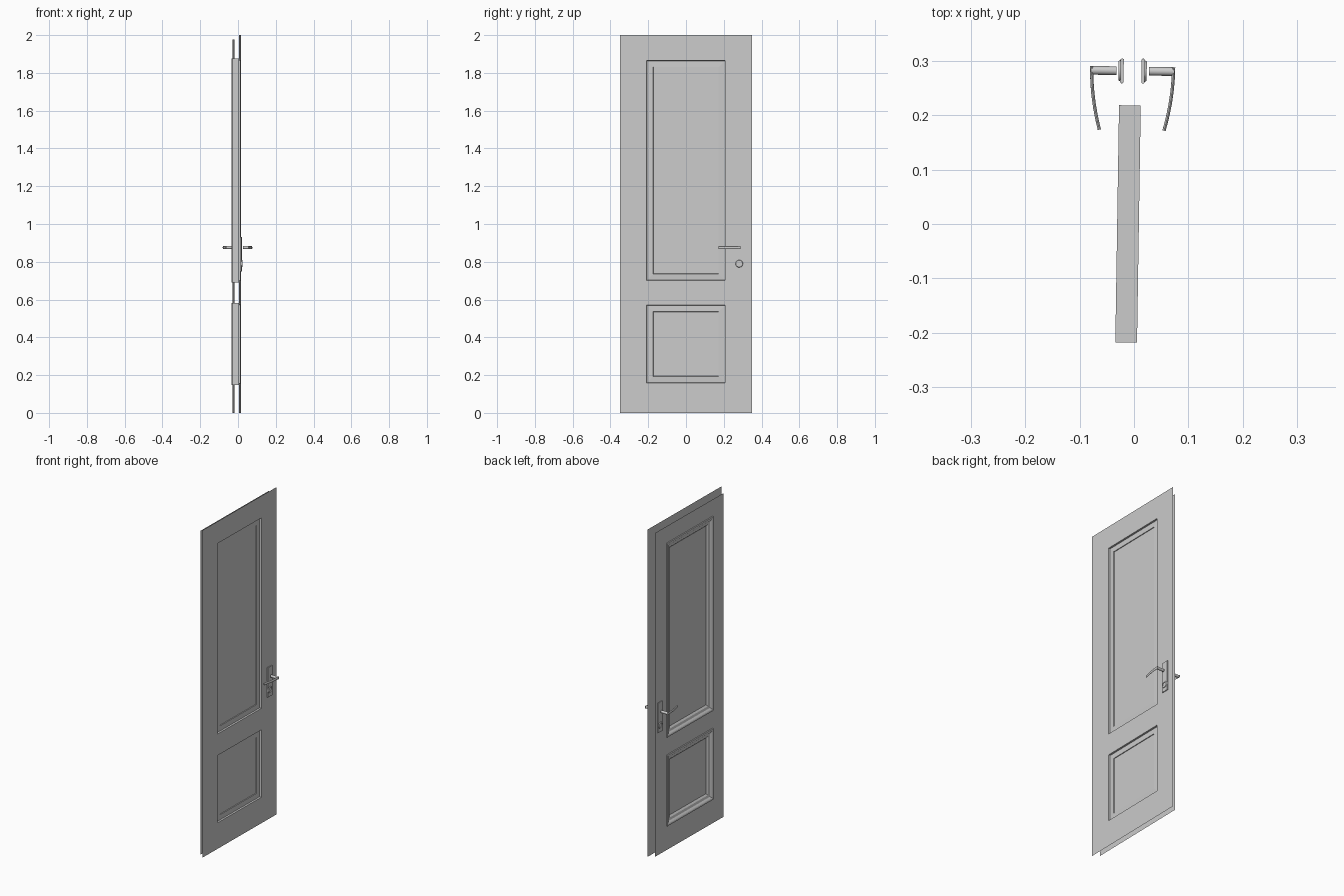
import bpy, bmesh, math
from mathutils import Matrix, Vector

if "Cube" in bpy.data.objects:
    bpy.data.objects.remove(bpy.data.objects["Cube"])

# The whole door is turned very slightly about z; local x = 0 is mid thickness
PLACE = Matrix.Translation((-0.007, 0, 0)) @ Matrix.Rotation(-0.0157, 4, 'Z')
PANELS = [(0.148, 0.581), (0.691, 1.876)]   # z range of each moulding
HALF = 0.2185                               # moulding half width
LIP = 0.0105                                # sheet overlap on the moulding
FACE = 0.0165                               # sheet distance from mid thickness


def finish(bm, name, smooth=False):
    bmesh.ops.recalc_face_normals(bm, faces=bm.faces)
    bm.transform(PLACE)
    me = bpy.data.meshes.new(name)
    bm.to_mesh(me)
    bm.free()
    ob = bpy.data.objects.new(name, me)
    bpy.context.collection.objects.link(ob)
    if smooth:
        bpy.ops.object.select_all(action='DESELECT')
        ob.select_set(True)
        bpy.context.view_layer.objects.active = ob
        bpy.ops.object.shade_smooth_by_angle(angle=math.radians(35))
    return ob


def sheet(name, x, half, top):
    """Thin skin with two rectangular openings."""
    bm = bmesh.new()
    ys = [-half, -HALF + LIP, HALF - LIP, half]
    zs = [0] + [v for a, b in PANELS for v in (a + LIP, b - LIP)] + [top]
    grid = [[bm.verts.new((x, y, z)) for z in zs] for y in ys]
    for i in range(3):
        for j in range(5):
            if not (i == 1 and j in (1, 3)):
                bm.faces.new((grid[i][j], grid[i + 1][j],
                              grid[i + 1][j + 1], grid[i][j + 1]))
    finish(bm, name)


def moulding(name, z0, z1):
    """Mitred frame profile (inset, x), with the panel closing both sides."""
    prof = [(0.046, 0.004), (0.045, 0.008), (0.012, 0.006), (0.0105, 0.016), (0, 0.016),
            (0, -0.024), (0.010, -0.024), (0.015, -0.021), (0.022, -0.015),
            (0.036, -0.012), (0.040, -0.009), (0.046, -0.004)]
    bm = bmesh.new()
    rings = []
    for d, x in prof:
        h = HALF - d
        rings.append([bm.verts.new((x, y, z)) for y, z in
                      ((-h, z0 + d), (h, z0 + d), (h, z1 - d), (-h, z1 - d))])
    for a, b in zip(rings, rings[1:]):
        for k in range(4):
            n = (k + 1) % 4
            bm.faces.new((a[k], a[n], b[n], b[k]))
    bm.faces.new(rings[0])
    bm.faces.new(rings[-1])
    finish(bm, name)


def tube(bm, pts, radii, n=16):
    """Elliptical sections along a path in the xy plane: radii = (in plane, z)."""
    rings = []
    for i, p in enumerate(pts):
        t = (pts[min(i + 1, len(pts) - 1)] - pts[max(i - 1, 0)]).normalized()
        side = Vector((-t.y, t.x, 0))
        rings.append([bm.verts.new(p + side * radii[0] * math.cos(a) + Vector((0, 0, radii[1] * math.sin(a))))
                      for a in (2 * math.pi * k / n for k in range(n))])
    for a, b in zip(rings, rings[1:]):
        for k in range(n):
            bm.faces.new((a[k], a[(k + 1) % n], b[(k + 1) % n], b[k]))
    bm.faces.new(rings[0])
    bm.faces.new(rings[-1])


def lock_set(side, s):
    # backplate
    bm = bmesh.new()
    bmesh.ops.create_cube(bm, size=1, matrix=Matrix.Translation((s * 0.0195, 0.282, 0.84))
                          @ Matrix.Diagonal((0.006, 0.046, 0.184, 1)))
    bmesh.ops.bevel(bm, geom=bm.edges[:], offset=0.0015, segments=2, affect='EDGES')
    finish(bm, side + "_backplate")

    # lever: round stem and curved grip
    bm = bmesh.new()
    tube(bm, [Vector((s * x, 0.282, 0.875)) for x in (0.030, 0.077)], (0.008, 0.008), 20)
    path = []
    for i in range(13):
        t = i / 12
        path.append(Vector((s * (0.0755 - 0.016 * t ** 2), 0.290 - 0.117 * t, 0.875)))
    tube(bm, path, (0.003, 0.0075))
    finish(bm, side + "_lever", True)

    # key ring: lathed annulus around the keyhole
    bm = bmesh.new()
    prof = [(0.013, 0.022), (0.013, 0.026), (0.018, 0.026), (0.020, 0.022)]
    vs = [bm.verts.new((s * x, 0.282 + r, 0.79)) for r, x in prof]
    es = [bm.edges.new((a, b)) for a, b in zip(vs, vs[1:])]
    bmesh.ops.spin(bm, geom=vs + es, cent=(0, 0.282, 0.79), axis=(1, 0, 0),
                   angle=2 * math.pi, steps=24, use_merge=True)
    finish(bm, side + "_key_ring", True)


# Door skins: the back one is smaller, forming the rebate
sheet("front_skin", FACE, 0.349, 2.0)
sheet("back_skin", -FACE, 0.323, 1.978)

# Panels with their mouldings
for label, (z0, z1) in zip(("lower", "upper"), PANELS):
    moulding(label + "_panel", z0, z1)

# Handles on both sides
lock_set("front", 1)
lock_set("back", -1)
